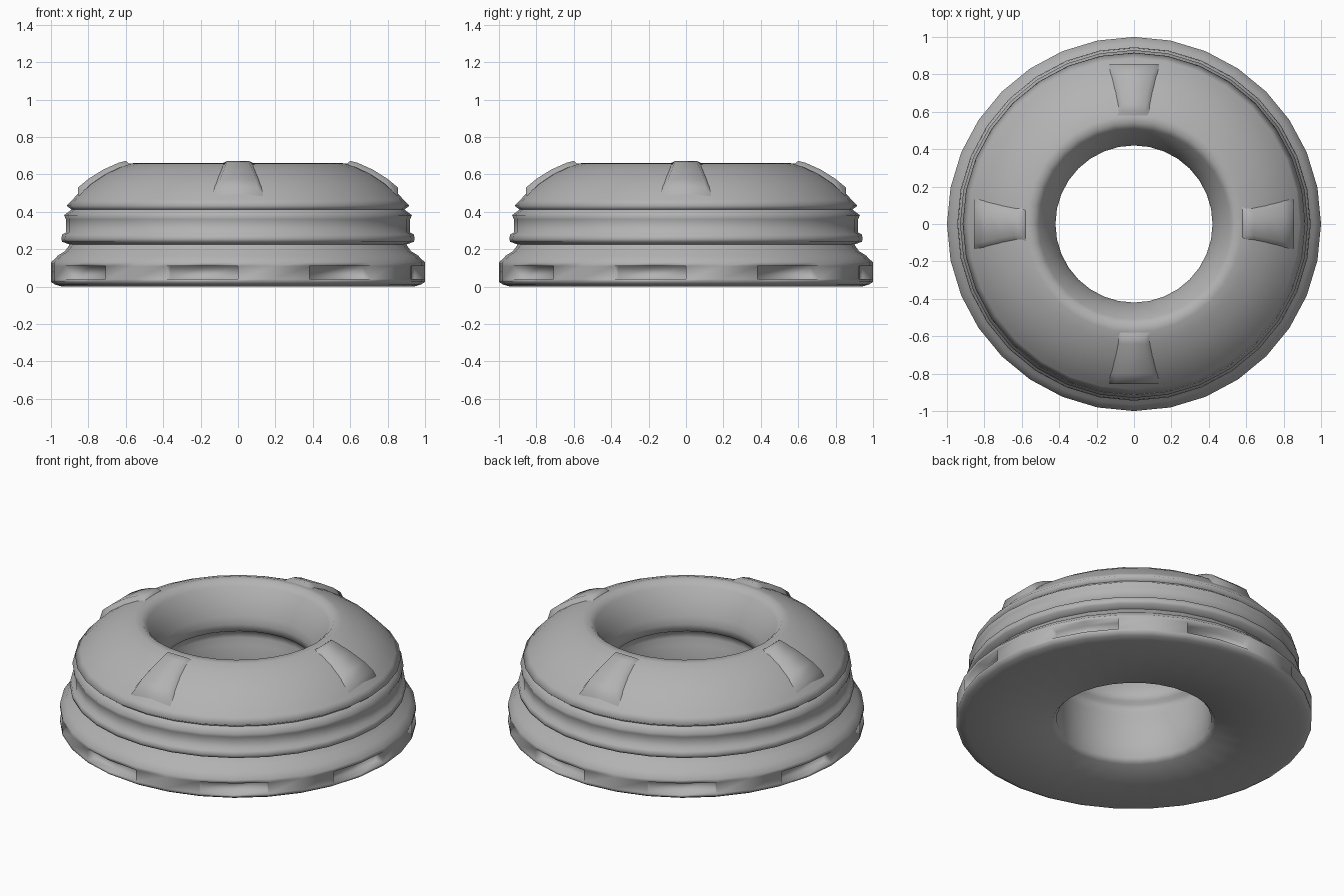
import bpy, bmesh, math

if "Cube" in bpy.data.objects:
    bpy.data.objects.remove(bpy.data.objects["Cube"])

SEGMENTS = 32

grey = bpy.data.materials.new("dark_grey")
grey.diffuse_color = (0.45, 0.45, 0.45, 1)
grey.use_nodes = True
grey.node_tree.nodes["Principled BSDF"].inputs["Base Color"].default_value = grey.diffuse_color


def finish(name, bm, angle):
    """Turn a bmesh into an object that is smooth with sharp edges kept."""
    bmesh.ops.recalc_face_normals(bm, faces=bm.faces)
    mesh = bpy.data.meshes.new(name)
    bm.to_mesh(mesh)
    bm.free()
    mesh.materials.append(grey)
    obj = bpy.data.objects.new(name, mesh)
    bpy.context.collection.objects.link(obj)
    bpy.ops.object.select_all(action='DESELECT')
    obj.select_set(True)
    bpy.context.view_layer.objects.active = obj
    bpy.ops.object.shade_smooth_by_angle(angle=math.radians(angle))
    return obj


# Closed ring profile (radius, height): base, ribs, dome, throat, bore
profile = [
    (0.46, 0.0), (0.94, 0.0), (0.975, 0.01), (1.0, 0.025), (1.0, 0.04),
    (1.0, 0.11), (1.0, 0.13), (0.972, 0.155), (0.965, 0.165), (0.925, 0.19),
    (0.90, 0.225), (0.94, 0.24), (0.945, 0.255), (0.94, 0.28), (0.92, 0.29),
    (0.92, 0.36), (0.93, 0.382), (0.89, 0.412), (0.916, 0.432), (0.885, 0.465),
    (0.86, 0.492), (0.80, 0.548), (0.72, 0.60), (0.64, 0.638), (0.58, 0.658),
    (0.54, 0.662), (0.51, 0.63), (0.465, 0.56), (0.43, 0.48), (0.42, 0.435),
    (0.425, 0.39), (0.445, 0.38), (0.45, 0.34), (0.435, 0.30), (0.435, 0.16),
    (0.435, 0.03),
]
NOTCH_BAND = 4      # profile segment that carries the notches
NOTCH_DEPTH = 0.055

bm = bmesh.new()
rings = []
for i in range(SEGMENTS):
    a = 2 * math.pi * i / SEGMENTS
    rings.append([bm.verts.new((r * math.cos(a), r * math.sin(a), z))
                  for r, z in profile])
notch_faces = []
for i in range(SEGMENTS):
    here, there = rings[i], rings[(i + 1) % SEGMENTS]
    for k in range(len(profile)):
        n = (k + 1) % len(profile)
        face = bm.faces.new((here[k], there[k], there[n], here[n]))
        if k == NOTCH_BAND and i % 4 in (2, 3):
            notch_faces.append(face)

# Eight recessed notches around the base
bmesh.ops.recalc_face_normals(bm, faces=bm.faces)
pushed = bmesh.ops.extrude_face_region(bm, geom=notch_faces)
bmesh.ops.delete(bm, geom=[f for f in notch_faces if f.is_valid], context='FACES_ONLY')
for v in pushed["geom"]:
    if isinstance(v, bmesh.types.BMVert):
        v.co.x *= 1 - NOTCH_DEPTH
        v.co.y *= 1 - NOTCH_DEPTH
finish("ribbed_ring", bm, 100)

# Raised pads on the dome: (radius, half width, top height, base height)
pad_rows = [
    (0.855, 0.105, 0.53, 0.485), (0.80, 0.095, 0.576, 0.535),
    (0.72, 0.075, 0.626, 0.590), (0.64, 0.06, 0.662, 0.628),
    (0.60, 0.06, 0.672, 0.640),
]


def add_pad(name, angle):
    bm = bmesh.new()
    rows = []
    for r, w, top, base in pad_rows:
        points = [(-w - 0.03, base), (-w, top), (w, top), (w + 0.03, base)]
        rows.append([bm.verts.new((r * math.cos(angle) - y * math.sin(angle),
                                   r * math.sin(angle) + y * math.cos(angle), z))
                     for y, z in points])
    # Inner end slopes down into the rim
    rows.append([bm.verts.new((0.565 * math.cos(angle) - y * math.sin(angle),
                               0.565 * math.sin(angle) + y * math.cos(angle), 0.645))
                 for y in (-0.11, -0.08, 0.08, 0.11)])
    for a, b in zip(rows, rows[1:]):
        for k in range(3):
            bm.faces.new((a[k], a[k + 1], b[k + 1], b[k]))
        bm.faces.new((a[3], a[0], b[0], b[3]))
    bm.faces.new(rows[0])
    bm.faces.new(rows[-1])
    finish(name, bm, 75)


for i, side in enumerate(("right", "back", "left", "front")):
    add_pad("dome_pad_" + side, i * math.pi / 2)
